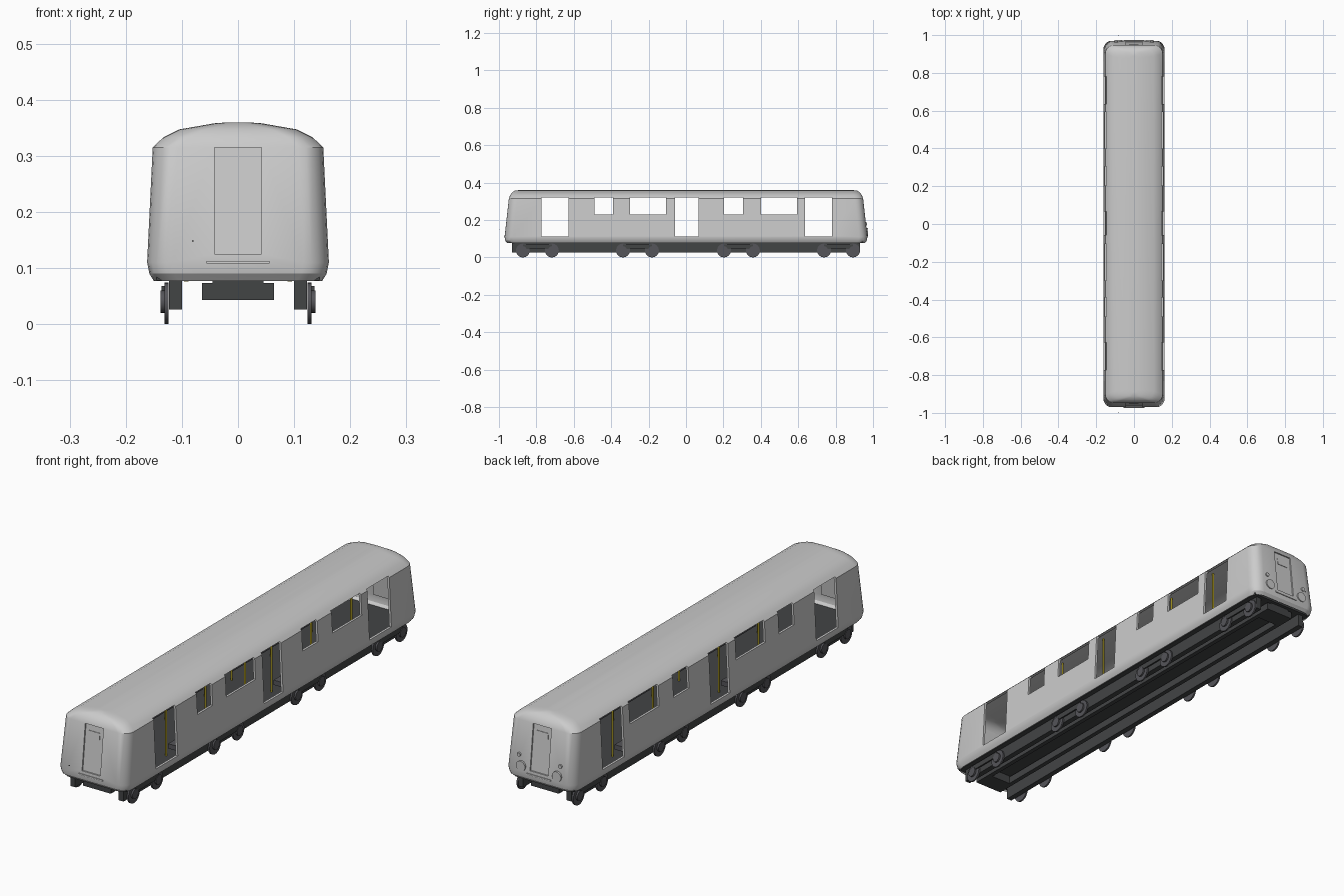
import bpy, bmesh, math
from mathutils import Matrix, Vector

if "Cube" in bpy.data.objects:
    bpy.data.objects.remove(bpy.data.objects["Cube"])


def material(name, rgb):
    m = bpy.data.materials.new(name)
    m.diffuse_color = (*rgb, 1)
    m.use_nodes = True
    m.node_tree.nodes["Principled BSDF"].inputs["Base Color"].default_value = m.diffuse_color
    return m


DARK = material("dark_steel", (0.055, 0.058, 0.06))
IRON = material("wheel_iron", (0.09, 0.09, 0.1))
YELLOW = material("yellow_paint", (0.55, 0.43, 0.02))
LAMP = material("lamp_glass", (0.75, 0.75, 0.75))


def finish(name, bm, mat=None, smooth=None):
    bmesh.ops.recalc_face_normals(bm, faces=bm.faces)
    me = bpy.data.meshes.new(name)
    bm.to_mesh(me)
    bm.free()
    ob = bpy.data.objects.new(name, me)
    bpy.context.collection.objects.link(ob)
    if mat:
        me.materials.append(mat)
    if smooth:
        smooth_by_angle(ob, smooth)
    return ob


def smooth_by_angle(ob, deg):
    bpy.ops.object.select_all(action='DESELECT')
    ob.select_set(True)
    bpy.context.view_layer.objects.active = ob
    bpy.ops.object.shade_smooth_by_angle(angle=math.radians(deg))


def add_box(bm, x0, x1, y0, y1, z0, z1):
    size = Matrix.Diagonal((abs(x1 - x0), abs(y1 - y0), abs(z1 - z0), 1))
    mid = Matrix.Translation(((x0 + x1) / 2, (y0 + y1) / 2, (z0 + z1) / 2))
    bmesh.ops.create_cube(bm, size=1, matrix=mid @ size)


def add_cyl(bm, centre, r, depth, axis='Z', seg=24):
    rot = {'X': Matrix.Rotation(math.pi / 2, 4, 'Y'),
           'Y': Matrix.Rotation(math.pi / 2, 4, 'X'), 'Z': Matrix()}[axis]
    bmesh.ops.create_cone(bm, cap_ends=True, segments=seg, radius1=r, radius2=r,
                          depth=depth, matrix=Matrix.Translation(centre) @ rot)


def end_y(z):
    # y of the sloping end wall at height z
    return 0.970 - 0.112 * (z - 0.11)


def add_end_box(bm, s, x0, x1, z0, z1, d0, d1):
    # box that leans with the end wall, d = depth behind its surface
    before = set(bm.verts)
    add_box(bm, x0, x1, 0, 1, z0, z1)
    for v in set(bm.verts) - before:
        v.co.y = s * (end_y(v.co.z) - (d0 if v.co.y > 0.5 else d1))


# Body shell: stacked rounded rectangles (height, half width, half length)
LEVELS = [(0.077, 0.150, 0.957), (0.09, 0.158, 0.967), (0.11, 0.162, 0.970),
          (0.315, 0.152, 0.947), (0.333, 0.133, 0.940), (0.347, 0.105, 0.930),
          (0.358, 0.042, 0.913), (0.3595, 0.02, 0.89)]
bm = bmesh.new()
rings = []
for z, w, l in LEVELS:
    r = min(0.045, w * 0.8)
    ring = []
    for k, (sx, sy) in enumerate([(1, 1), (-1, 1), (-1, -1), (1, -1)]):
        for i in range(6):
            a = math.pi / 2 * (k + i / 5)
            ring.append(bm.verts.new((sx * (w - r) + r * math.cos(a),
                                      sy * (l - r) + r * math.sin(a), z)))
    rings.append(ring)
n = len(rings[0])
for lo, hi in zip(rings, rings[1:]):
    for i in range(n):
        j = (i + 1) % n
        bm.faces.new((lo[i], lo[j], hi[j], hi[i]))
bm.faces.new(rings[-1])
body = finish("body_shell", bm)

# Cutters: side doors, windows and end doors
DOORS = [(-0.772, -0.628), (-0.058, 0.066), (0.636, 0.780)]
WINDOWS = [(-0.49, -0.39), (-0.30, -0.107), (0.203, 0.305), (0.40, 0.593)]
bm = bmesh.new()
for y0, y1 in DOORS:
    add_box(bm, -0.3, 0.3, y0, y1, 0.112, 0.32)
for y0, y1 in WINDOWS:
    add_box(bm, -0.3, 0.3, y0, y1, 0.23, 0.32)
for s in (-1, 1):
    add_box(bm, -0.042, 0.042, s * 0.88, s * 1.05, 0.125, 0.315)
cutter = finish("opening_cutter", bm)
cutter.hide_render = True

solid = body.modifiers.new("thickness", 'SOLIDIFY')
solid.thickness = 0.01
solid.offset = -1
cut = body.modifiers.new("openings", 'BOOLEAN')
cut.operation = 'DIFFERENCE'
cut.solver = 'EXACT'
cut.object = cutter
dg = bpy.context.evaluated_depsgraph_get()
cut_mesh = bpy.data.meshes.new_from_object(body.evaluated_get(dg))
body.modifiers.clear()
body.data = cut_mesh
bpy.data.objects.remove(cutter)
smooth_by_angle(body, 25)

# End doors with pane and step
for s, end in ((-1, "front"), (1, "back")):
    bm = bmesh.new()
    add_end_box(bm, s, -0.042, 0.042, 0.125, 0.315, 0.006, 0.014)
    add_end_box(bm, s, -0.027, 0.025, 0.262, 0.290, 0.004, 0.008)
    finish(end + "_end_door", bm)
    bm = bmesh.new()
    add_end_box(bm, s, -0.056, 0.056, 0.108, 0.113, -0.003, 0.004)
    finish(end + "_door_step", bm)
    # tiny marker ahead of each end
    bm = bmesh.new()
    add_box(bm, -0.082, -0.079, s * 0.996, s * 1.0, 0.146, 0.150)
    finish(end + "_marker", bm)

# Headlights on the back end
bm = bmesh.new()
for sx in (-1, 1):
    for x, z, r in ((0.083, 0.135, 0.021), (0.095, 0.178, 0.008)):
        add_cyl(bm, (sx * x, end_y(z), z), r, 0.012, 'Y')
finish("headlights", bm, LAMP, 40)

# Floor
bm = bmesh.new()
add_box(bm, -0.145, 0.145, -0.945, 0.945, 0.078, 0.086)
finish("floor", bm, DARK)

# Long underframe beams and end blocks
bm = bmesh.new()
for s in (-1, 1):
    add_box(bm, s * 0.100, s * 0.123, -0.93, 0.93, 0.026, 0.078)
    add_box(bm, s * 0.045, s * 0.064, -0.93, 0.93, 0.043, 0.073)
    add_box(bm, -0.045, 0.045, s * 0.85, s * 0.93, 0.043, 0.078)
finish("underframe", bm, DARK)

# Wheels and bogie side frames
wheels, frames = bmesh.new(), bmesh.new()
for y0, y1 in ((-0.872, -0.717), (-0.337, -0.182), (0.203, 0.358), (0.738, 0.893)):
    for s in (-1, 1):
        add_box(frames, s * 0.130, s * 0.136, y0, y1, 0.045, 0.068)
        for y in (y0, y1):
            add_cyl(wheels, (s * 0.1275, y, 0.037), 0.037, 0.007, 'X', 28)
            add_cyl(wheels, (s * 0.133, y, 0.040), 0.020, 0.010, 'X', 20)
finish("wheels", wheels, IRON, 40)
finish("bogie_frames", frames, DARK)

# Grab poles beside the openings, ends showing under the floor
bm = bmesh.new()
for y in (-0.605, -0.345, -0.085, 0.09, 0.35, 0.615):
    for s in (-1, 1):
        add_cyl(bm, (s * 0.092, y, 0.207), 0.004, 0.262, 'Z', 10)
finish("grab_poles", bm, YELLOW, 40)

# Bench seats along the walls between the doors
for y0, y1, tag in ((-0.60, -0.09, "front"), (0.095, 0.61, "back")):
    bm = bmesh.new()
    for s in (-1, 1):
        add_box(bm, s * 0.098, s * 0.144, y0, y1, 0.115, 0.135)
        add_box(bm, s * 0.134, s * 0.144, y0, y1, 0.135, 0.205)
    finish(tag + "_benches", bm, IRON)
